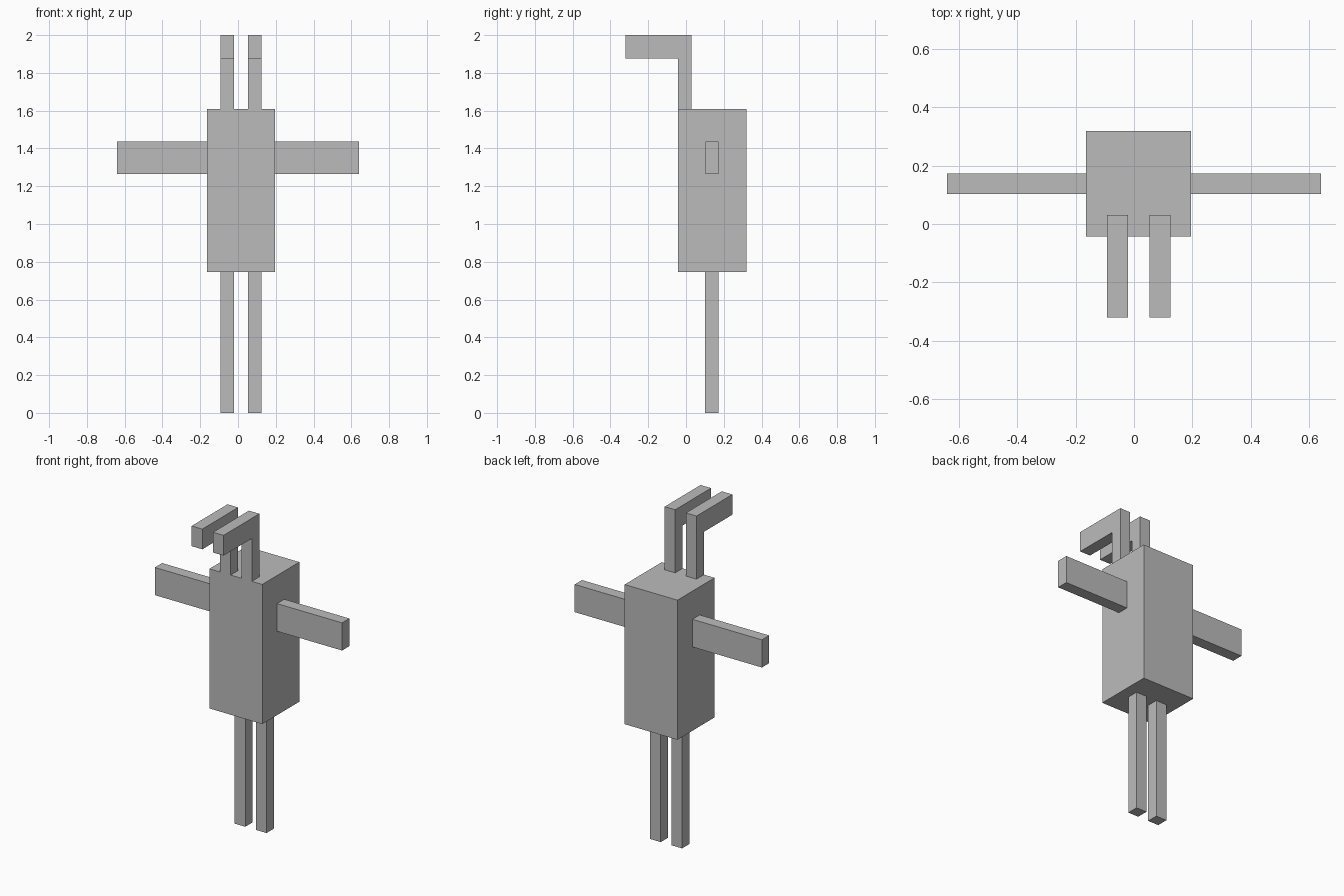
import bpy
import bmesh

if "Cube" in bpy.data.objects:
    bpy.data.objects.remove(bpy.data.objects["Cube"])

grey = bpy.data.materials.new("plain grey")
grey.diffuse_color = (0.5, 0.5, 0.5, 1.0)
grey.use_nodes = True
grey.node_tree.nodes["Principled BSDF"].inputs["Base Color"].default_value = grey.diffuse_color


def prism(name, profile, x0, x1):
    """Extrude a closed (y, z) profile along x from x0 to x1."""
    bm = bmesh.new()
    face = bm.faces.new([bm.verts.new((x0, y, z)) for y, z in profile])
    new = bmesh.ops.extrude_face_region(bm, geom=[face])["geom"]
    verts = [v for v in new if isinstance(v, bmesh.types.BMVert)]
    bmesh.ops.translate(bm, verts=verts, vec=(x1 - x0, 0, 0))
    bmesh.ops.recalc_face_normals(bm, faces=bm.faces)
    mesh = bpy.data.meshes.new(name)
    bm.to_mesh(mesh)
    bm.free()
    mesh.materials.append(grey)
    obj = bpy.data.objects.new(name, mesh)
    bpy.context.collection.objects.link(obj)
    return obj


def box(name, x, y, z):
    profile = [(y[0], z[0]), (y[1], z[0]), (y[1], z[1]), (y[0], z[1])]
    return prism(name, profile, *x)


# Torso block
BODY_X = (-0.165, 0.196)
BODY_Z = (0.747, 1.61)
box("body", BODY_X, (-0.043, 0.319), BODY_Z)

# Arms, straight out from both sides
box("left_arm", (-0.64, BODY_X[0]), (0.102, 0.173), (1.265, 1.436))
box("right_arm", (BODY_X[1], 0.64), (0.102, 0.173), (1.265, 1.436))

# Paired legs and bent neck-and-head pieces share the same x positions
neck = [(-0.043, BODY_Z[1]), (0.03, BODY_Z[1]), (0.03, 2.0),
        (-0.32, 2.0), (-0.32, 1.875), (-0.043, 1.875)]
for side, x in (("left", (-0.093, -0.02)), ("right", (0.053, 0.125))):
    box(side + "_leg", x, (0.1, 0.171), (0.0, BODY_Z[0]))
    prism(side + "_neck_and_head", neck, *x)
